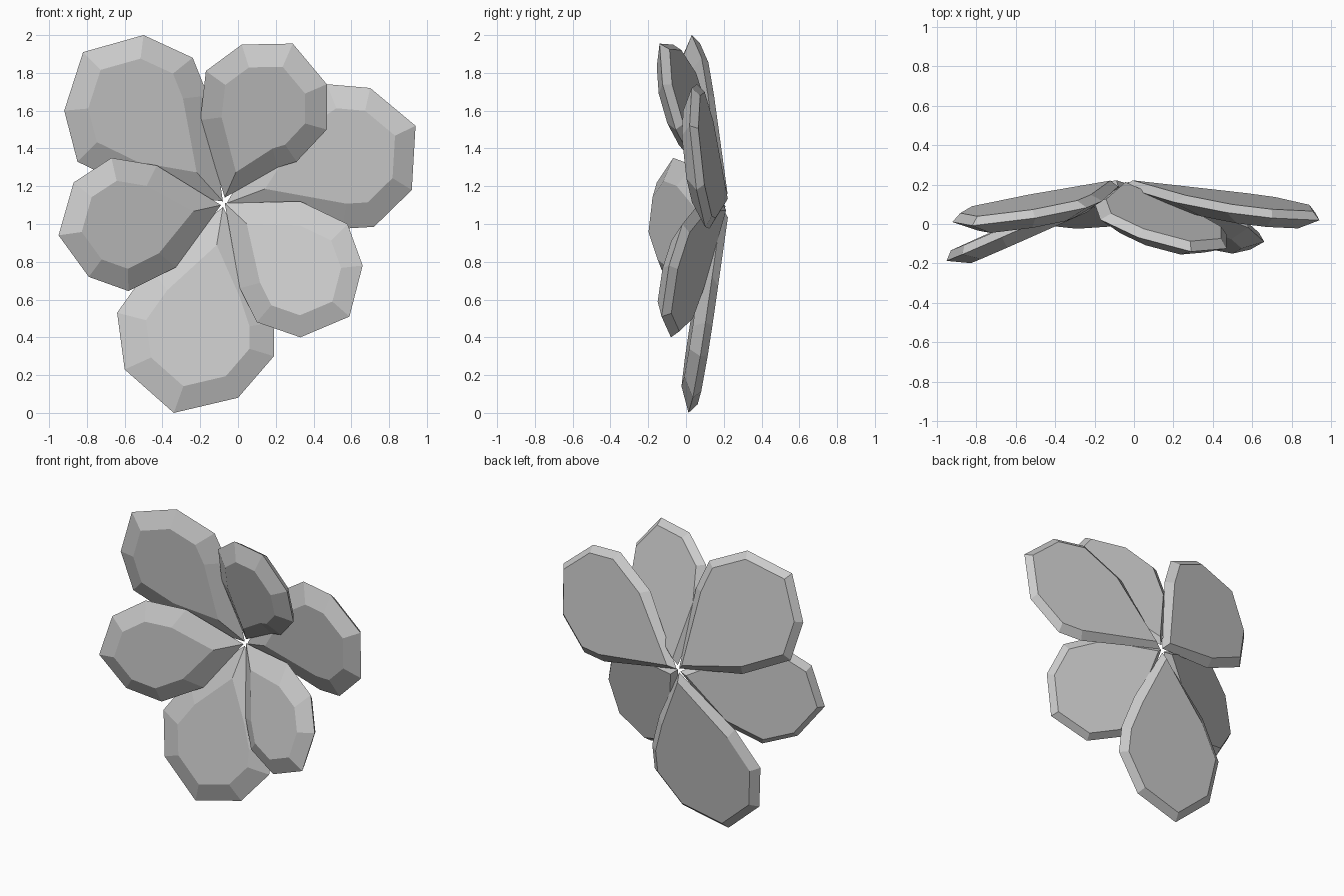
import bpy, bmesh
from mathutils import Vector

if "Cube" in bpy.data.objects:
    bpy.data.objects.remove(bpy.data.objects["Cube"])

TIP_Y = 0.19          # depth at which all petals meet
FRONT, BACK = 0.06, 0.04   # bulge of the front and back faces


def petal(name, slope, outline):
    """Faceted petal: outline (x, z) on a tilted plane, first point is the tip."""
    tx, tz = outline[0]
    a, b = slope
    edge = [Vector((x, TIP_Y + a * (x - tx) + b * (z - tz), z)) for x, z in outline]
    centre = sum(edge[1:], Vector()) / (len(edge) - 1)
    forward = Vector((a, -1, b)).normalized()

    def inset(scale, tip_scale, offset):
        return [centre + (p - centre) * (scale if i else tip_scale) + forward * offset
                for i, p in enumerate(edge)]

    bm = bmesh.new()
    rings = [[bm.verts.new(p) for p in ring] for ring in
             (inset(0.66, 0.70, FRONT), edge, inset(0.87, 0.93, -BACK))]
    n = len(edge)
    # wide front bevel and narrow back bevel
    for r, s in zip(rings, rings[1:]):
        for i in range(n):
            j = (i + 1) % n
            bm.faces.new((r[i], r[j], s[j], s[i]))
    # flat front and back
    bm.faces.new(rings[0])
    bm.faces.new(rings[2])
    bmesh.ops.recalc_face_normals(bm, faces=bm.faces[:])
    mesh = bpy.data.meshes.new(name)
    bm.to_mesh(mesh)
    bm.free()
    obj = bpy.data.objects.new(name, mesh)
    bpy.context.collection.objects.link(obj)


# rear layer of petals
petal("upper_left_petal", (0.152, -0.109),
      [(-0.08, 1.12), (-0.16, 1.68), (-0.24, 1.88), (-0.50, 2.0), (-0.82, 1.91),
       (-0.92, 1.60), (-0.85, 1.33), (-0.52, 1.17)])
petal("right_petal", (-0.13, -0.10),
      [(-0.06, 1.11), (0.20, 1.56), (0.47, 1.74), (0.70, 1.72), (0.94, 1.52),
       (0.92, 1.18), (0.72, 0.985), (0.55, 0.975)])
petal("bottom_petal", (0.03, 0.155),
      [(-0.08, 1.09), (-0.47, 0.77), (-0.64, 0.53), (-0.60, 0.23), (-0.34, 0.0),
       (0.0, 0.08), (0.19, 0.30), (0.19, 0.48), (0.11, 0.72)])

# front layer of petals
petal("upper_petal", (-0.26, -0.29),
      [(-0.07, 1.14), (-0.20, 1.55), (-0.17, 1.81), (0.02, 1.95), (0.29, 1.955),
       (0.47, 1.74), (0.47, 1.50), (0.31, 1.33), (0.21, 1.30)])
petal("left_petal", (0.44, -0.01),
      [(-0.09, 1.10), (-0.43, 1.31), (-0.67, 1.35), (-0.87, 1.22), (-0.95, 0.94),
       (-0.79, 0.72), (-0.58, 0.645), (-0.33, 0.77)])
petal("lower_right_petal", (-0.284, 0.22),
      [(-0.07, 1.11), (0.33, 1.12), (0.58, 1.0), (0.66, 0.78), (0.59, 0.51),
       (0.33, 0.40), (0.10, 0.48), (0.01, 0.66)])
